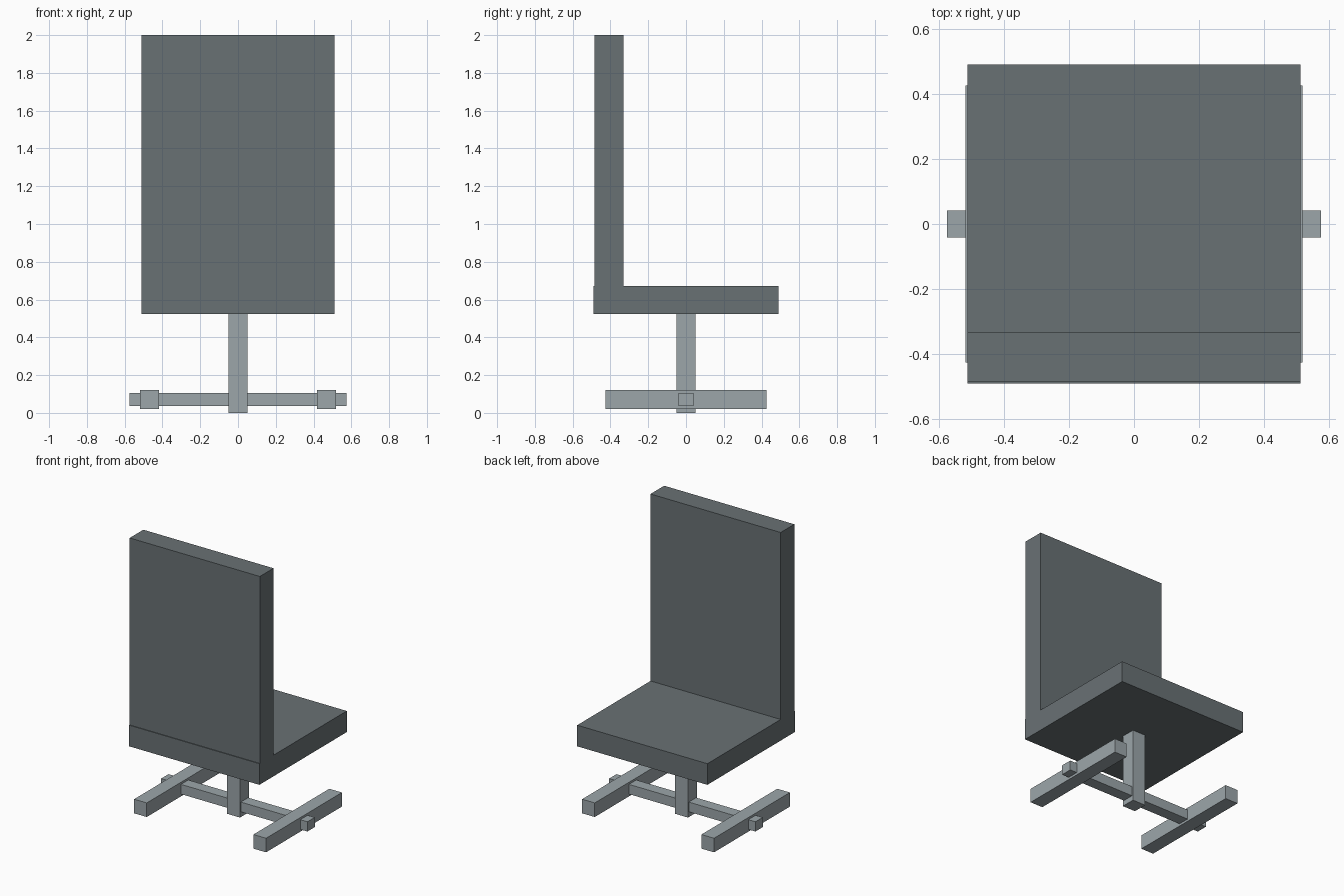
import bpy

if "Cube" in bpy.data.objects:
    bpy.data.objects.remove(bpy.data.objects["Cube"])


def srgb(r, g, b):
    lin = lambda c: c / 12.92 if c <= 0.04045 else ((c + 0.055) / 1.055) ** 2.4
    return (lin(r / 255), lin(g / 255), lin(b / 255), 1.0)


def material(name, colour):
    m = bpy.data.materials.new(name)
    m.diffuse_color = colour
    m.use_nodes = True
    m.node_tree.nodes["Principled BSDF"].inputs["Base Color"].default_value = m.diffuse_color
    return m


dark = material("dark grey upholstery", srgb(105, 113, 116))
light = material("light grey metal", srgb(156, 166, 170))


def box(name, x, y, z, mat):
    """Box from (min, max) extents on each axis."""
    centre = [(a + b) / 2 for a, b in (x, y, z)]
    bpy.ops.mesh.primitive_cube_add(size=1, location=centre)
    ob = bpy.context.object
    ob.name = name
    ob.scale = [b - a for a, b in (x, y, z)]
    bpy.ops.object.transform_apply(location=False, rotation=False, scale=True)
    ob.data.materials.append(mat)
    return ob


# Seat cushion and backrest
box("seat", (-0.511, 0.511), (-0.49, 0.49), (0.523, 0.673), dark)
box("backrest", (-0.511, 0.511), (-0.485, -0.332), (0.673, 2.0), dark)

# Central column and the crossbar running through it
box("column", (-0.051, 0.051), (-0.051, 0.051), (0.0, 0.523), light)
box("crossbar", (-0.574, 0.574), (-0.041, 0.041), (0.037, 0.106), light)

# Runner on each side
for side, sx in (("left", -1), ("right", 1)):
    x = sorted((sx * 0.419, sx * 0.518))
    box(side + "_runner", x, (-0.425, 0.425), (0.021, 0.121), light)
